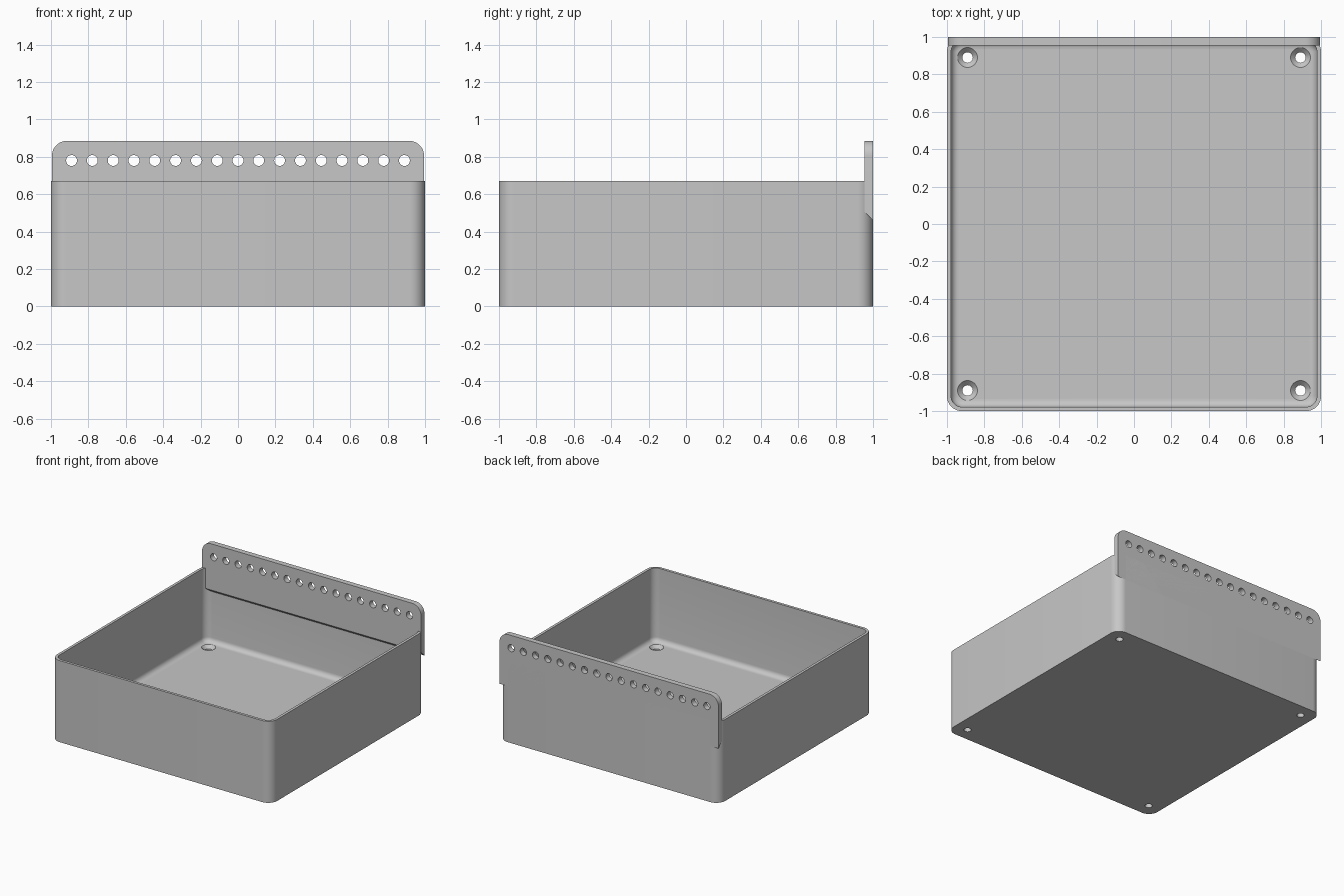
import bpy
import bmesh
from math import sin, cos, pi, radians
from mathutils import Matrix, Vector

cube = bpy.data.objects.get("Cube")
if cube:
    bpy.data.objects.remove(cube, do_unlink=True)

HEIGHT, WALL, FLOOR, FILLET = 0.67, 0.022, 0.065, 0.04
CORNER = 0.08
HOLE_EDGE = 0.89

grey = bpy.data.materials.new("plain grey")
grey.use_nodes = True
COLOUR = (0.57, 0.57, 0.57, 1)
grey.diffuse_color = COLOUR
grey.node_tree.nodes["Principled BSDF"].inputs["Base Color"].default_value = COLOUR


def make_object(name, bm):
    bmesh.ops.recalc_face_normals(bm, faces=bm.faces)
    mesh = bpy.data.meshes.new(name)
    bm.to_mesh(mesh)
    bm.free()
    mesh.materials.append(grey)
    obj = bpy.data.objects.new(name, mesh)
    bpy.context.collection.objects.link(obj)
    return obj


def arc(cx, cy, r, start, steps=10):
    """Quarter circle, counter-clockwise from the start angle."""
    return [(cx + r * cos(start + pi / 2 * i / steps),
             cy + r * sin(start + pi / 2 * i / steps)) for i in range(steps + 1)]


def rounded_ring(bm, inset, z):
    """Rounded square loop set in from the outer wall."""
    c = 1 - CORNER
    pts = []
    for k, (sx, sy) in enumerate([(1, 1), (-1, 1), (-1, -1), (1, -1)]):
        pts += arc(sx * c, sy * c, CORNER - inset, k * pi / 2)
    return [bm.verts.new((x, y, z)) for x, y in pts]


def bridge(bm, a, b):
    for i in range(len(a)):
        j = (i + 1) % len(a)
        bm.faces.new((a[i], a[j], b[j], b[i]))


def cone(bm, matrix, r1, r2, depth):
    bmesh.ops.create_cone(bm, cap_ends=True, segments=32, radius1=r1,
                          radius2=r2, depth=depth, matrix=matrix)


def cut(obj, cutters):
    """Subtract the cutters, keep the cut mesh and drop the helpers."""
    for c in cutters:
        c.hide_render = True
        mod = obj.modifiers.new("holes", 'BOOLEAN')
        mod.operation, mod.solver, mod.object = 'DIFFERENCE', 'EXACT', c
    deps = bpy.context.evaluated_depsgraph_get()
    mesh = bpy.data.meshes.new_from_object(obj.evaluated_get(deps))
    obj.modifiers.clear()
    obj.data = mesh
    for c in cutters:
        bpy.data.objects.remove(c, do_unlink=True)


# Open tray: outer wall, rim, inner wall and filleted floor
bm = bmesh.new()
levels = [(0, 0), (0, HEIGHT), (WALL, HEIGHT)]
for i in range(7):
    a = pi / 2 * i / 6
    levels.append((WALL + FILLET * (1 - cos(a)), FLOOR + FILLET * (1 - sin(a))))
rings = [rounded_ring(bm, inset, z) for inset, z in levels]
for a, b in zip(rings, rings[1:]):
    bridge(bm, a, b)
bm.faces.new(rings[0])
bm.faces.new(rings[-1])
tray = make_object("tray", bm)

# Countersunk screw holes in the floor corners
corners = [(x, y) for x in (-HOLE_EDGE, HOLE_EDGE) for y in (-HOLE_EDGE, HOLE_EDGE)]
shanks, sinks = bmesh.new(), bmesh.new()
for x, y in corners:
    cone(shanks, Matrix.Translation((x, y, 0)), 0.028, 0.028, 0.4)
    cone(sinks, Matrix.Translation((x, y, FLOOR)), 0.023, 0.083, 0.06)
cut(tray, [make_object("screw_cutter", shanks), make_object("sink_cutter", sinks)])

# Hanging plate with rounded top corners and a sloping underside
HALF, TOP, BACK, FRONT, LOW = 0.995, 0.885, 1.0, 0.955, 0.46
bm = bmesh.new()
outline = [(-HALF, LOW), (HALF, LOW)]
outline += arc(HALF - CORNER, TOP - CORNER, CORNER, 0)
outline += arc(CORNER - HALF, TOP - CORNER, CORNER, pi / 2)
back = [bm.verts.new((x, BACK, z)) for x, z in outline]
front = [bm.verts.new((x, FRONT, z)) for x, z in outline]
for v in front[:2]:
    v.co.z += BACK - FRONT
bridge(bm, back, front)
bm.faces.new(back)
bm.faces.new(front)
plate = make_object("hanging_plate", bm)

# Row of holes through the plate
COUNT = 17
bm = bmesh.new()
turn = Matrix.Rotation(radians(90), 4, 'X')
for i in range(COUNT):
    x = HOLE_EDGE * (2 * i / (COUNT - 1) - 1)
    cone(bm, Matrix.Translation(Vector((x, 1, 0.78))) @ turn, 0.029, 0.029, 0.4)
cut(plate, [make_object("row_cutter", bm)])

for obj in (tray, plate):
    bpy.ops.object.select_all(action='DESELECT')
    obj.select_set(True)
    bpy.context.view_layer.objects.active = obj
    bpy.ops.object.shade_smooth_by_angle(angle=radians(30))
